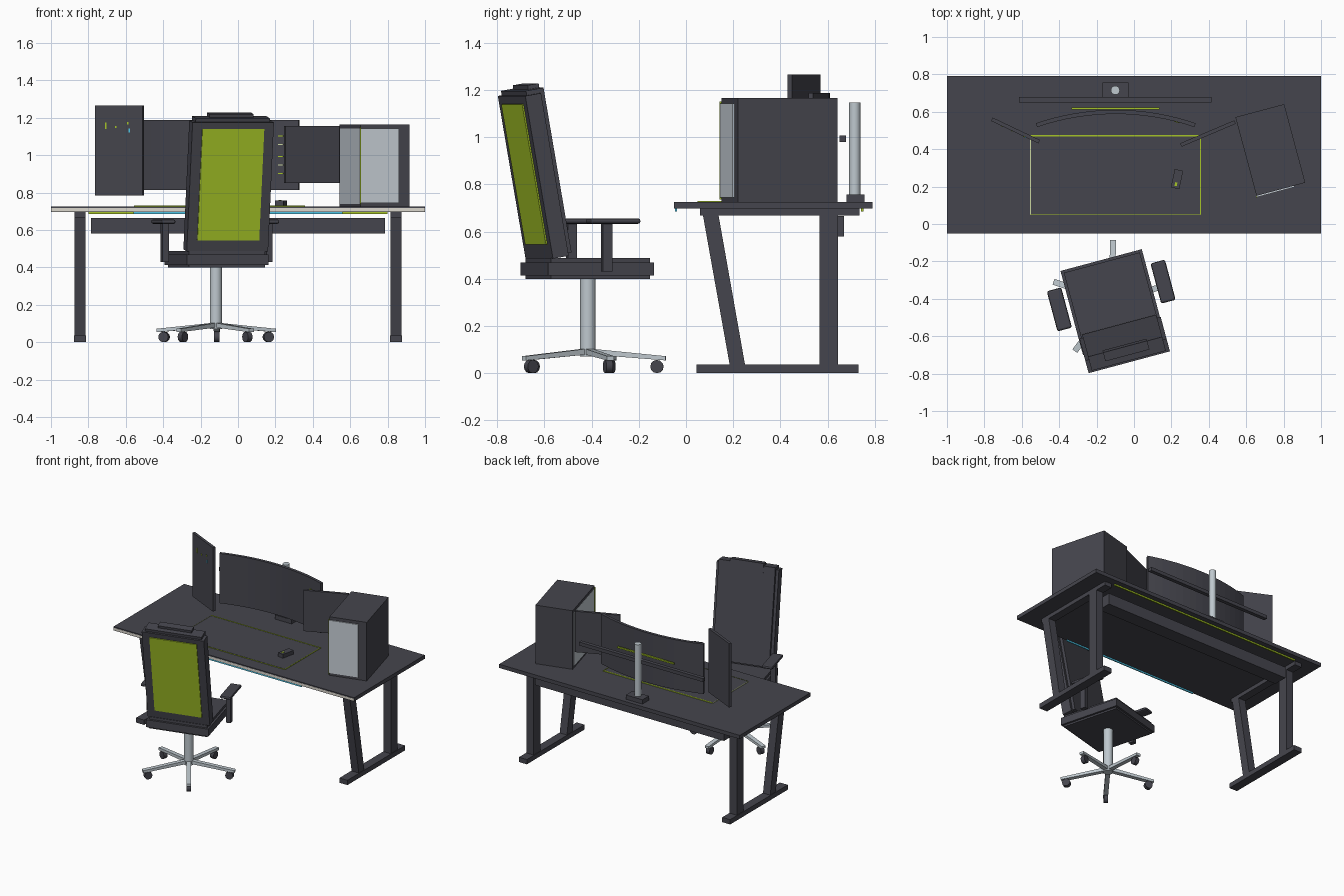
import bpy, bmesh
from math import radians, sin, cos, asin, pi
from mathutils import Matrix, Vector

cube = bpy.data.objects.get("Cube")
if cube:
    bpy.data.objects.remove(cube, do_unlink=True)


def material(name, rgb, rough=0.6):
    m = bpy.data.materials.new(name)
    m.use_nodes = True
    m.diffuse_color = (*rgb, 1)
    bsdf = m.node_tree.nodes["Principled BSDF"]
    bsdf.inputs["Base Color"].default_value = (*rgb, 1)
    bsdf.inputs["Roughness"].default_value = rough
    return m


DARK = material("dark grey", (0.06, 0.06, 0.075))
GREEN = material("lime green", (0.38, 0.56, 0.02))
METAL = material("light metal", (0.52, 0.58, 0.62))
GLASS = material("pale glass", (0.57, 0.62, 0.67))
CREAM = material("cream edge", (0.72, 0.69, 0.62))
CYAN = material("cyan light", (0.08, 0.6, 0.85))
PALE = material("pale lime", (0.6, 0.68, 0.35))


def finish(name, bm, mat, frame=Matrix()):
    bmesh.ops.recalc_face_normals(bm, faces=bm.faces)
    me = bpy.data.meshes.new(name)
    bm.to_mesh(me)
    bm.free()
    me.materials.append(mat)
    ob = bpy.data.objects.new(name, me)
    ob.matrix_world = frame
    bpy.context.collection.objects.link(ob)
    return ob


def box(name, x, y, z, mat=DARK, frame=Matrix()):
    """Box given by its (low, high) range on each axis."""
    bm = bmesh.new()
    bmesh.ops.create_cube(bm, size=1)
    for v in bm.verts:
        v.co = [r[0] + (c + 0.5) * (r[1] - r[0]) for c, r in zip(v.co, (x, y, z))]
    return finish(name, bm, mat, frame)


def cylinder(name, r, z, mat, frame=Matrix(), sides=16):
    bm = bmesh.new()
    bmesh.ops.create_cone(bm, cap_ends=True, segments=sides, radius1=r, radius2=r, depth=z[1] - z[0],
                          matrix=Matrix.Translation((0, 0, (z[0] + z[1]) / 2)))
    for f in bm.faces:
        f.smooth = len(f.verts) == 4
    ob = finish(name, bm, mat, frame)
    for e in ob.data.edges:
        a, b = (ob.data.vertices[i].co.z for i in e.vertices)
        e.use_edge_sharp = abs(a - b) < 1e-5
    return ob


def prism(name, pts, z, mat=DARK, frame=Matrix()):
    """Outline in local x, y raised along local z."""
    bm = bmesh.new()
    face = bm.faces.new([bm.verts.new((a, b, z[0])) for a, b in pts])
    up = bmesh.ops.extrude_face_region(bm, geom=[face])["geom"]
    for v in up:
        if isinstance(v, bmesh.types.BMVert):
            v.co.z = z[1]
    return finish(name, bm, mat, frame)


def place(x, y, z=0, turn=0):
    return Matrix.Translation((x, y, z)) @ Matrix.Rotation(radians(turn), 4, "Z")


# Desk top with edge strip and lights below
TOP, LOW = 0.725, 0.697
box("desk_top", (-1, 1), (-0.05, 0.79), (LOW, TOP))
box("desk_front_edge", (-1, 1), (-0.051, -0.05), (0.7, 0.717), CREAM)
box("under_light_back", (-0.8, 0.8), (0.742, 0.752), (0.686, LOW), GREEN)
box("under_light_front", (-0.56, 0.56), (-0.047, -0.039), (0.686, LOW), CYAN)
box("cable_tray", (-0.785, 0.785), (0.565, 0.67), (0.58, 0.665))

# Desk legs, one frame per side
SIDEWAYS = Matrix(((0, 0, 1, 0), (1, 0, 0, 0), (0, 1, 0, 0), (0, 0, 0, 1)))
for side, s in (("left", 1), ("right", -1)):
    leg = place(s * 0.845, 0)
    box(side + "_foot", (-0.033, 0.033), (0.045, 0.73), (0, 0.036), DARK, leg)
    box(side + "_rail", (-0.03, 0.03), (0.06, 0.735), (0.668, LOW), DARK, leg)
    box(side + "_back_leg", (-0.03, 0.03), (0.565, 0.645), (0.036, 0.668), DARK, leg)
    prism(side + "_front_leg", [(0.072, 0.668), (0.138, 0.668), (0.25, 0.036), (0.185, 0.036)],
          (-0.03, 0.03), DARK, leg @ SIDEWAYS)

# Desk mat outlined by thin light strips
x0, x1, y0, y1, w = -0.553, 0.355, 0.05, 0.473, 0.004
box("desk_mat", (x0, x1), (y0, y1), (TOP, TOP + 0.003))
for name, xr, yr, mat in (("back", (x0, x1), (y1 - w, y1 + w), GREEN),
                          ("front", (x0, x1), (y0 - w / 4, y0), GREEN),
                          ("left", (x1 - w / 2, x1 + w / 2), (y0, y1), GREEN),
                          ("right", (x0 - w / 2, x0 + w / 2), (y0, y1), PALE)):
    box("mat_light_" + name, xr, yr, (TOP, TOP + 0.005), mat)

# Mouse
mouse = place(0.23, 0.24, TOP, -12)
box("mouse", (-0.023, 0.023), (-0.05, 0.05), (0.003, 0.032), DARK, mouse)
box("mouse_light", (-0.006, 0.006), (-0.038, -0.018), (0.032, 0.035), GREEN, mouse)

# Curved centre screen
CX, R, HALF = -0.0975, 1.295, 0.42
span = asin(HALF / R)
angles = [span * (i / 8 - 1) for i in range(17)]


def arc(r, a):
    return (CX + r * sin(a), 0.588 - R + r * cos(a))


outline = [arc(R, a) for a in angles] + [arc(R + 0.022, a) for a in reversed(angles)]
prism("centre_screen", outline, (0.813, 1.187))
for i, z in enumerate((0.9, 0.945, 0.99, 1.055, 1.1)):
    a = asin((0.228 - CX) / R)
    px, py = arc(R, a)
    box(f"screen_line_{i}", (-0.015, 0.015), (-0.003, 0.002), (z, z + 0.006), PALE if i % 2 else GREEN,
        place(px, py, 0, -15))
box("screen_back_light", (-0.335, 0.135), (0.612, 0.624), (1.015, 1.025), GREEN)

# Screen mount
box("mount_base", (-0.168, -0.03), (0.68, 0.757), (TOP, 0.757))
cylinder("mount_pole", 0.024, (0.757, 1.147), METAL, place(-0.1, 0.715))
box("mount_bar", (-0.615, 0.415), (0.65, 0.678), (0.98, 1.006))


# Flat side screens
def flat_screen(name, p, q, z):
    d = Vector(q) - Vector(p)
    frame = Matrix.Translation((*p, 0)) @ d.to_3d().to_track_quat("X", "Z").to_matrix().to_4x4()
    box(name, (0, d.length), (-0.01, 0.01), z, DARK, frame)
    return frame


flat_screen("left_screen", (0.25, 0.422), (0.54, 0.545), (0.85, 1.157))
tall = flat_screen("right_screen", (-0.76, 0.56), (-0.507, 0.44), (0.785, 1.265))
for i, (x, z, h, m) in enumerate(((0.06, 1.14, 0.035, GREEN), (0.12, 1.145, 0.01, GREEN),
                                  (0.19, 1.165, 0.012, GREEN), (0.2, 1.12, 0.022, CYAN))):
    box(f"screen_mark_{i}", (x, x + 0.008), (-0.013, -0.009), (z, z + h), m, tall)

# Computer case
pc = place(0.729, 0.396, 0, 15)
PW, PD = 0.135, 0.2175
box("computer_case", (-PW, PW), (-PD, PD), (TOP, 1.165), DARK, pc)
box("case_front_panel", (-PW, 0.075), (-PD - 0.008, -PD), (0.745, 1.142), GLASS, pc)
box("case_side_panel", (-PW - 0.001, -PW), (-PD + 0.008, PD - 0.02), (0.74, 1.142), GLASS, pc)
box("case_corner_light", (-PW - 0.004, -PW), (-PD - 0.009, -PD), (0.735, 1.15), GREEN, pc)

# Chair seat
chair = place(-0.116, -0.416, 0, 15)
box("seat_base", (-0.225, 0.225), (-0.234, 0.231), (0.413, 0.468), DARK, chair)
box("seat_cushion", (-0.21, 0.21), (-0.218, 0.217), (0.4, 0.487), DARK, chair)

# Chair back, leaning
back = chair @ Matrix.Translation((0.004, -0.214, 0.485)) @ Matrix.Rotation(radians(10), 4, "X")
box("back_frame", (-0.225, 0.225), (0, 0.07), (0, 0.7), DARK, back)
box("back_cushion", (-0.205, 0.205), (0.012, 0.09), (0.012, 0.72), DARK, back)
box("back_panel", (-0.17, 0.172), (-0.006, 0), (0.062, 0.665), GREEN, back)
box("headrest", (-0.122, 0.122), (0.045, 0.094), (0.67, 0.738), DARK, back)

# Armrests with rounded pads
for side, s in (("left", 1), ("right", -1)):
    arm = chair @ Matrix.Translation((s * 0.287 + 0.003, 0, 0))
    pad = box(side + "_arm_pad", (-0.04, 0.04), (-0.077, 0.145), (0.633, 0.656), DARK, arm)
    rounding = pad.modifiers.new("rounding", "BEVEL")
    rounding.width, rounding.segments = 0.01, 2
    box(side + "_arm_post", (-0.017, 0.017), (-0.015, 0.025), (0.43, 0.633), DARK, arm)

# Chair pedestal and five-arm base on castors
stand = place(-0.118, -0.416)
cylinder("chair_post", 0.033, (0.07, 0.4), METAL, stand)
for i in range(5):
    spoke = stand @ Matrix.Rotation(radians(89 + 72 * i), 4, "Z")
    prism(f"base_arm_{i}", [(0, 0.105), (0.33, 0.072), (0.33, 0.054), (0, 0.08)], (-0.016, 0.016), METAL,
          spoke @ Matrix.Rotation(pi / 2, 4, "X"))
    cylinder(f"castor_{i}", 0.028, (-0.0145, 0.0145), DARK,
             spoke @ Matrix.Translation((0.293, 0, 0.028)) @ Matrix.Rotation(pi / 2, 4, "X"), 12)
